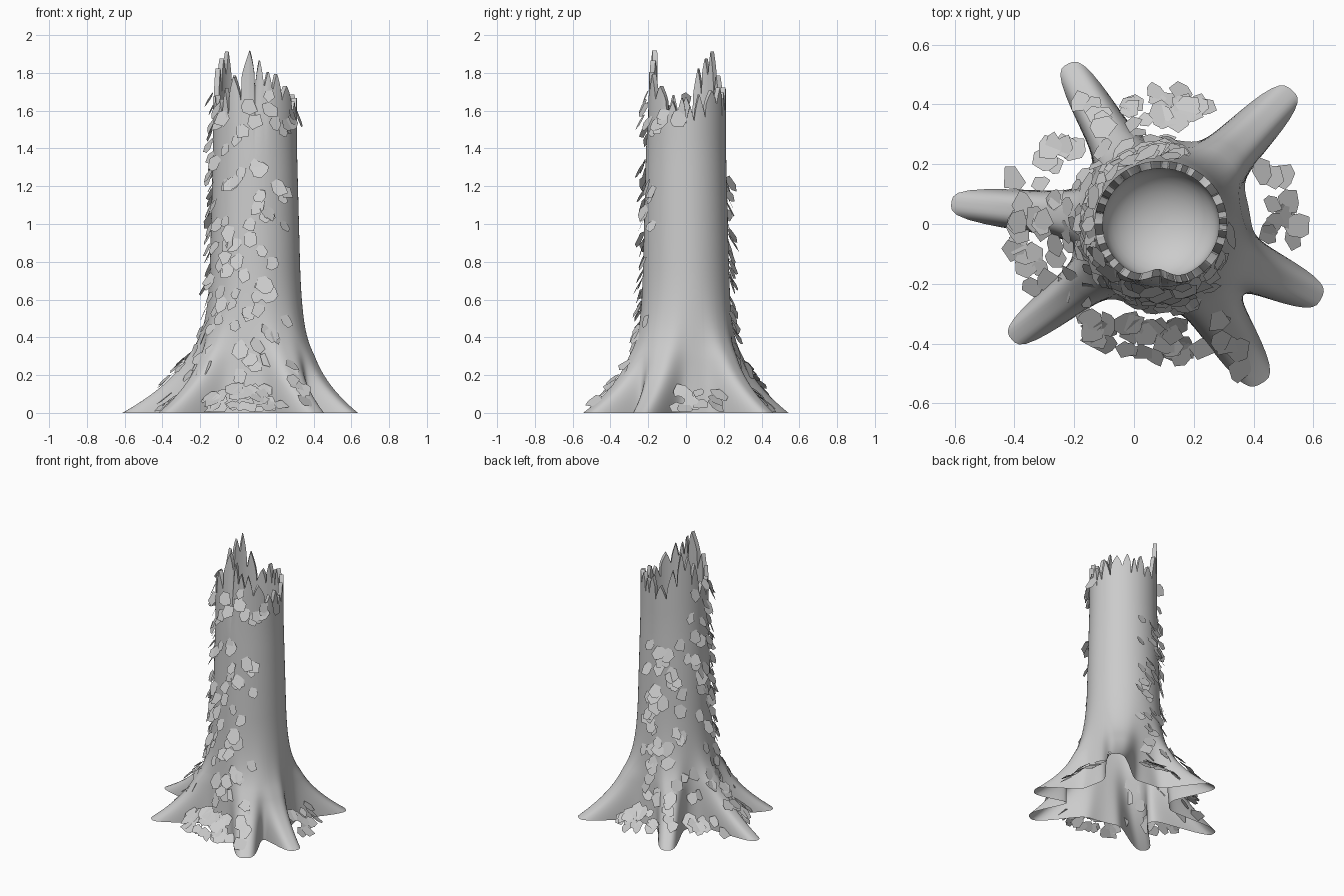
import bpy, bmesh, math, random
from mathutils import Vector, Matrix

random.seed(5)
cube = bpy.data.objects.get("Cube")
if cube:
    bpy.data.objects.remove(cube)

grey = bpy.data.materials.new("plain_grey")
grey.use_nodes = True
tone = (0.6, 0.6, 0.6, 1)
grey.diffuse_color = tone
grey.node_tree.nodes["Principled BSDF"].inputs["Base Color"].default_value = tone

CX = 0.09
OVAL = 1.05
COLS = 276
TEETH = 23
SHOULDER = 1.4
# root direction in degrees, reach, half width
ROOTS = [(47, 0.61, 0.095), (-26, 0.565, 0.095), (-59, 0.62, 0.1),
         (219, 0.61, 0.085), (174, 0.67, 0.085), (119, 0.61, 0.085)]


def gap(a, b):
    """Signed difference of two angles."""
    return (a - b + math.pi) % math.tau - math.pi


def bump(a, centre, width):
    return math.exp(-(gap(a, math.radians(centre)) / math.radians(width)) ** 2)


def trunk_radius(z):
    return 0.209 + 0.038 * max(0, 1 - z / 1.5) + 0.035 * max(0, 1 - z / 0.7) ** 2


def radius(a, z):
    """Trunk radius with the roots flaring out near the ground."""
    total = trunk_radius(z) ** 5
    fade = max(0, 1 - z / 0.8)
    weight = min(1, fade * 1.6) ** 2
    for deg, reach, half in ROOTS:
        d = abs(gap(a, math.radians(deg)))
        if d < 1.4:
            arm = 0.21 + (reach - 0.21) * fade ** 3
            wide = half * (0.85 + 0.4 * (1 - fade))
            spread = (1 + (arm * math.sin(d) / wide) ** 3.5) ** (1 / 3.5)
            total += weight * (arm / spread) ** 5
    return total ** 0.2


def at(a, r, z):
    return Vector((CX + OVAL * r * math.cos(a), r * math.sin(a), z))


# Broken rim: one random tip height and cut depth per splinter
tips = [random.uniform(-0.05, 0.05) for i in range(TEETH)]
cuts = [random.uniform(0.09, 0.17) for i in range(TEETH)]


def rim(a):
    """Height of the splintered edge."""
    u = (a % math.tau) / math.tau * TEETH + 0.25 * math.sin(a * 5)
    k = math.floor(u)
    rise = (1 - abs(2 * (u - k) - 1)) ** 0.65
    mid = (k + 0.5) / TEETH * math.tau
    env = 1.68 + 0.2 * bump(mid, -88, 34) + 0.2 * bump(mid, 140, 30)
    env += 0.14 * bump(mid, -98, 9) - 0.07 * bump(mid, 5, 16)
    return min(2.0, env + tips[k % TEETH] - cuts[k % TEETH] * (1 - rise))


def finish(name, bm, smooth=True):
    mesh = bpy.data.meshes.new(name)
    bm.to_mesh(mesh)
    bm.free()
    mesh.materials.append(grey)
    obj = bpy.data.objects.new(name, mesh)
    bpy.context.collection.objects.link(obj)
    if smooth:
        bpy.ops.object.select_all(action='DESELECT')
        obj.select_set(True)
        bpy.context.view_layer.objects.active = obj
        bpy.ops.object.shade_smooth_by_angle(angle=math.radians(50))


# Hollow trunk: outer wall up, over the splinters, down the inner wall to a dish
bm = bmesh.new()
levels = [0.8 * (i / 24) ** 1.4 for i in range(25)] + [0.8 + 0.1 * i for i in range(1, 6)]
rings = []
angles = [math.tau * i / COLS for i in range(COLS)]


def ring(point):
    rings.append([bm.verts.new(point(a)) for a in angles])


for z in levels:
    ring(lambda a: at(a, radius(a, z), z))


def splinter(a, t, wall):
    lean = 0.035 * bump(a, -93, 16) * t
    r = trunk_radius(SHOULDER) - lean - wall
    return at(a, r, SHOULDER + (rim(a) - SHOULDER) * t)


for t in (0, 0.3, 0.6, 0.85, 1):
    ring(lambda a: splinter(a, t, 0))
for t in (1, 0.85, 0.6, 0.3, 0):
    ring(lambda a: splinter(a, t, 0.026))
for i in range(9):
    q = math.radians(i * 11)
    ring(lambda a: at(a, 0.183 * math.cos(q), 1.3 - 0.14 * math.sin(q)))
for low, high in zip(rings, rings[1:]):
    for i in range(COLS):
        j = (i + 1) % COLS
        bm.faces.new((low[i], low[j], high[j], high[i]))
bm.faces.new(rings[-1])
finish("hollow_trunk", bm)

# Leaves: small drooping plates, all in one mesh
leaves = bmesh.new()


def leaf(a, r, z, tilt):
    """Add a leaf hanging from a point; tilt is how far it lifts from vertical."""
    size = random.uniform(0.034, 0.05)
    n = random.choice((5, 6, 6, 7))
    turn = random.uniform(0, math.tau)
    frame = (Matrix.Translation(at(a, r, z))
             @ Matrix.Rotation(a + random.uniform(-0.4, 0.4), 4, 'Z')
             @ Matrix.Rotation(-tilt, 4, 'Y')
             @ Matrix.Rotation(random.uniform(-0.4, 0.4), 4, 'X'))
    verts = []
    for i in range(n):
        p = turn + math.tau * (i + random.uniform(-0.25, 0.25)) / n
        w = size * random.uniform(0.75, 1.15)
        verts.append(leaves.verts.new(
            frame @ Vector((0, w * math.cos(p), w * 1.15 * math.sin(p) - size))))
    leaves.faces.new(verts)


def scatter(count, a0, a1, z0, z1):
    """Leaves spread evenly in height on the bark between two angles."""
    for i in range(count):
        a = math.radians(random.uniform(a0, a1))
        z = z0 + (z1 - z0) * (i + random.random()) / count
        leaf(a, radius(a, z) + 0.004, z, random.uniform(0.3, 0.55))


def surface_height(a, r):
    """Height at which the flared bark comes in to a given radius."""
    z = 0.0
    while radius(a, z) > r and z < 0.6:
        z += 0.01
    return z


def litter(count, a0, a1, r1):
    """Flatter leaves heaped round the foot."""
    for i in range(count):
        a = math.radians(random.uniform(a0, a1))
        t = random.random()
        r = 0.31 + (r1 - 0.31) * t
        z = max(0.15 - 0.11 * t, surface_height(a, r))
        leaf(a, r, z + 0.01, random.uniform(0.65, 1.0))


scatter(48, 232, 312, 0.22, 1.36)    # front
scatter(60, 150, 232, 0.22, 1.70)    # right side
scatter(48, 70, 150, 0.22, 1.32)     # back
scatter(7, 240, 300, 1.48, 1.72)     # upper front
scatter(7, 300, 350, 1.52, 1.62)     # below the broken edge
litter(36, 232, 290, 0.42)           # front foot
litter(22, 66, 104, 0.43)            # back foot
litter(12, 140, 168, 0.46)           # right foot, behind the root
litter(14, 182, 208, 0.46)           # right foot, before the root
litter(14, -8, 28, 0.40)             # left foot
for deg, reach in ((174, 0.52), (119, 0.5), (-59, 0.54)):
    for i in range(6):               # along the roots
        a = math.radians(deg + random.uniform(-6, 6))
        r = random.uniform(0.34, reach)
        leaf(a, r, surface_height(a, r) + 0.012, 0.85)
for v in leaves.verts:
    v.co.z = max(v.co.z, 0.004)
finish("leaves", leaves, smooth=False)
